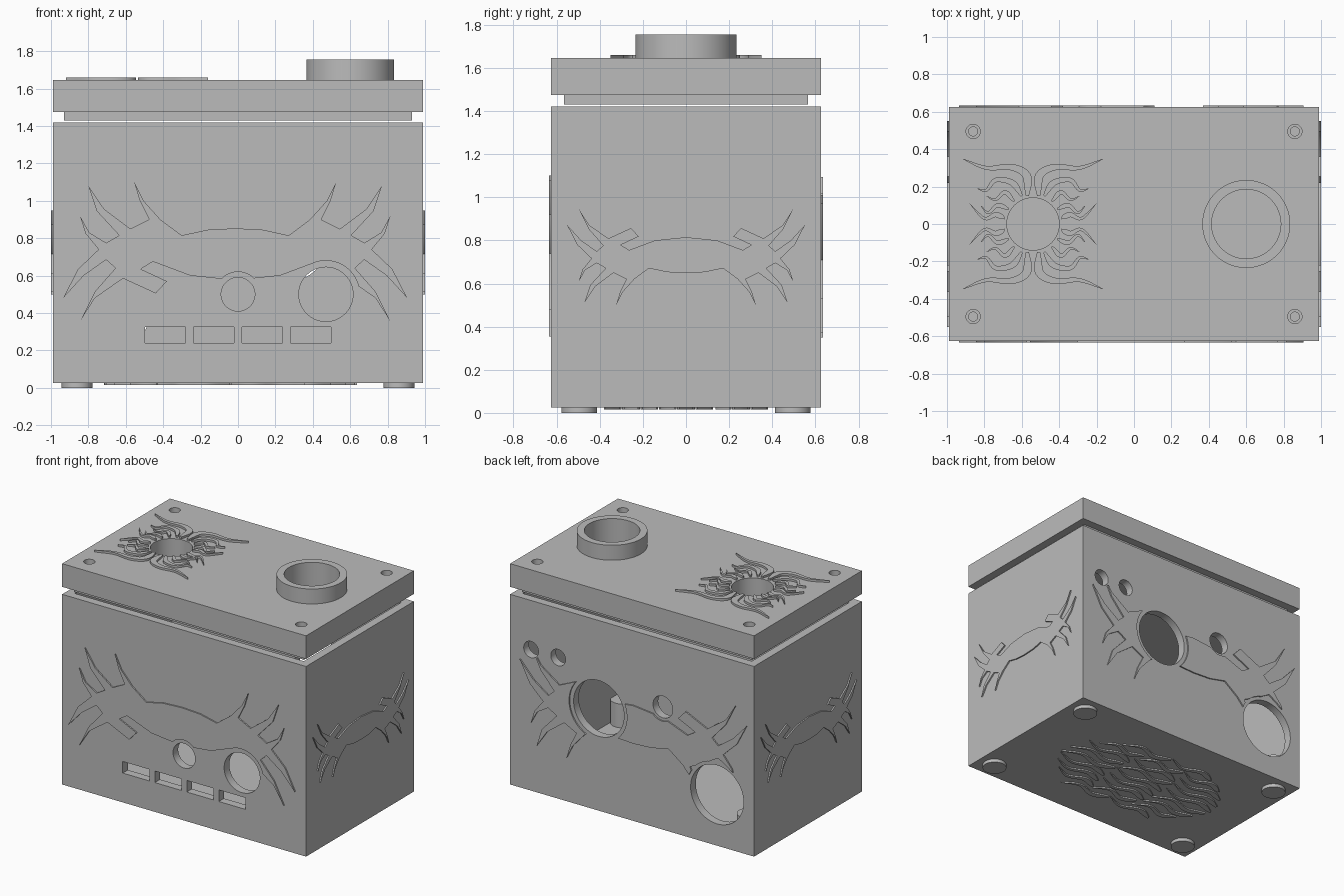
import bpy, bmesh, math, random
from mathutils import Matrix, Vector

cube = bpy.data.objects.get("Cube")
if cube:
    bpy.data.objects.remove(cube, do_unlink=True)

grey = bpy.data.materials.new("plain grey")
grey.use_nodes = True
grey.diffuse_color = (0.5, 0.5, 0.5, 1)
grey.node_tree.nodes["Principled BSDF"].inputs["Base Color"].default_value = (0.5, 0.5, 0.5, 1)


def finish(name, bm, matrix=Matrix()):
    bmesh.ops.recalc_face_normals(bm, faces=bm.faces)
    bm.transform(matrix)
    mesh = bpy.data.meshes.new(name)
    bm.to_mesh(mesh)
    bm.free()
    mesh.materials.append(grey)
    obj = bpy.data.objects.new(name, mesh)
    bpy.context.collection.objects.link(obj)
    return obj


def box(name, low, high):
    bm = bmesh.new()
    bmesh.ops.create_cube(bm, size=1)
    low, high = Vector(low), Vector(high)
    for v in bm.verts:
        v.co = [l + (h - l) * (c + 0.5) for l, h, c in zip(low, high, v.co)]
    return finish(name, bm)


def cylinder(name, centre, radius, depth, axis="Z"):
    bm = bmesh.new()
    bmesh.ops.create_cone(bm, cap_ends=True, segments=64, radius1=radius, radius2=radius, depth=depth)
    turn = Matrix.Rotation(math.pi / 2, 4, "X") if axis == "Y" else Matrix()
    return finish(name, bm, Matrix.Translation(centre) @ turn)


def plate(name, outlines, matrix, thick=0.0099):
    bm = bmesh.new()
    for outline in outlines:
        face = bm.faces.new([bm.verts.new((x, y, 0)) for x, y in outline])
        grown = bmesh.ops.extrude_face_region(bm, geom=[face])["geom"]
        for v in grown:
            if isinstance(v, bmesh.types.BMVert):
                v.co.z += thick
    bmesh.ops.recalc_face_normals(bm, faces=bm.faces)
    bmesh.ops.triangulate(bm, faces=[f for f in bm.faces if len(f.verts) > 4])
    return finish(name, bm, matrix)


def cut(obj, cutters):
    # Subtract each cutter, then throw it away
    for cutter in cutters:
        cutter.hide_render = True
        mod = obj.modifiers.new("cut", "BOOLEAN")
        mod.operation, mod.solver, mod.object = "DIFFERENCE", "EXACT", cutter
        bpy.context.view_layer.update()
        graph = bpy.context.evaluated_depsgraph_get()
        mesh = bpy.data.meshes.new_from_object(obj.evaluated_get(graph))
        obj.modifiers.clear()
        obj.data = mesh
        bpy.data.objects.remove(cutter, do_unlink=True)


def flame(path, width, steps=5):
    # Tapered stroke along a smooth path
    pts = [Vector(p) for p in path]
    pts = [2 * pts[0] - pts[1]] + pts + [2 * pts[-1] - pts[-2]]
    line = []
    for a, b, c, d in zip(pts, pts[1:], pts[2:], pts[3:]):
        for i in range(steps):
            t = i / steps
            line.append(b + (c - a) * t / 2 + (2 * a - 5 * b + 4 * c - d) * t * t / 2
                        + (3 * b - a - 3 * c + d) * t ** 3 / 2)
    left, right = [], []
    for i, p in enumerate(line):
        t = i / len(line)
        along = (line[min(i + 1, len(line) - 1)] - line[max(i - 1, 0)]).normalized()
        side = Vector((-along.y, along.x)) * width / 2 * (1 - t) ** 0.7 * min(1, 0.3 + t * 4)
        left.append(p + side)
        right.append(p - side)
    return [tuple(p) for p in left + [pts[-2]] + right[::-1]]


# Hollow box with openings in the front and back walls
body = box("box_body", (-0.99, -0.625, 0.025), (0.99, 0.625, 1.42))
front_holes = [(0, 0.5, 0.09, 0.12), (0.47, 0.5, 0.145, 0.18)]
back_holes = [(0.27, 0.775, 0.205, 0.235), (-0.25, 0.925, 0.08, 0.1), (-0.69, 0.4, 0.215, 0.24),
              (0.82, 1.06, 0.06, 0.07), (0.6, 1.06, 0.06, 0.07)]
cutters = [box("cutter", (-0.93, -0.565, 0.085), (0.93, 0.565, 1.6))]
for y, holes in ((-0.6, front_holes), (0.6, back_holes)):
    cutters += [cylinder("cutter", (x, y, z), r, 0.2, "Y") for x, z, r, _ in holes]
for x in (-0.39, -0.13, 0.13, 0.39):
    cutters.append(box("cutter", (x - 0.108, -0.7, 0.24), (x + 0.108, -0.5, 0.325)))
cut(body, cutters)

# Lid with lower lip, raised collar and screw holes
lid = box("lid", (-0.99, -0.625, 1.475), (0.99, 0.625, 1.645))
lip = box("lid_lip", (-0.93, -0.565, 1.43), (0.93, 0.565, 1.475))
collar = cylinder("collar", (0.6, 0, 1.7), 0.235, 0.11)
corners = [(x, y) for x in (-0.86, 0.86) for y in (-0.495, 0.495)]
for part in (lid, lip, collar):
    cutters = [cylinder("cutter", (0.6, 0, 1.6), 0.185, 1)]
    if part != collar:
        cutters.append(cylinder("cutter", (-0.54, 0, 1.6), 0.14, 1))
        cutters += [cylinder("cutter", (x, y, 1.6), 0.024, 1) for x, y in corners]
    if part == lid:
        cutters += [cylinder("cutter", (x, y, 1.645), 0.038, 0.16) for x, y in corners]
    cut(part, cutters)

# Feet below the floor and short posts inside
for x, y in corners:
    cylinder("foot", (x, y, 0.0125), 0.083, 0.025)
    cylinder("inner_post", (x, y, 0.17), 0.083, 0.18)

# Thorned band: half outline from top middle to bottom middle
half = [(0, .853), (.15, .845), (.286, .815), (.4, .9), (.49, 1), (.54, 1.1), (.51, 1),
        (.46, .9), (.56, .85), (.7, .955), (.785, 1.08), (.74, .945), (.62, .815),
        (.69, .775), (.78, .83), (.83, .92), (.8, .825), (.73, .74), (.84, .635),
        (.92, .48), (.81, .6), (.69, .685), (.64, .64), (.75, .515), (.83, .355),
        (.75, .48), (.6, .585), (.425, .505), (.365, .57), (.505, .635), (.44, .675),
        (.24, .6), (0, .575)]
band = half + [(-x, z) for x, z in half[-2:0:-1]]
flipped = [(x, 1.45 - z) for x, z in band]
small = [(x * 0.6, 0.5 + (1.1 - z) * 0.6) for x, z in band]


def wall(turn, distance):
    return (Matrix.Rotation(math.radians(turn), 4, "Z") @ Matrix.Translation((0, -distance, 0))
            @ Matrix.Rotation(math.pi / 2, 4, "X"))


front_band = plate("front_band", [[(x - 0.015, z) for x, z in band]], wall(0, 0.625))
back_band = plate("back_band", [[(x + 0.015, z) for x, z in flipped]], wall(180, 0.625))
plate("left_band", [small], wall(90, 0.99))
plate("right_band", [small], wall(-90, 0.99))
for part, y, holes in ((front_band, -0.63, front_holes), (back_band, 0.63, back_holes)):
    cut(part, [cylinder("cutter", (x, y, z), r, 0.1, "Y") for x, z, _, r in holes])

# Sun ornament on the lid: one quarter, mirrored both ways
licks = [([(.03, .15), (.035, .26), (.12, .305), (.25, .3), (.38, .35)], .055),
         ([(.06, .15), (.11, .22), (.2, .235), (.25, .18), (.3, .19)], .04),
         ([(.1, .12), (.15, .17), (.2, .13), (.25, .15)], .03),
         ([(.13, .08), (.19, .1), (.24, .06), (.28, .1)], .03),
         ([(.15, .03), (.2, .05), (.26, .03), (.34, .11)], .035)]
sun = [[(x * sx, y * sy) for x, y in flame(path, width)]
       for path, width in licks for sx in (-1, 1) for sy in (-1, 1)]
plate("sun_ornament", sun, Matrix.Translation((-0.54, 0, 1.645)), 0.015)

# Flame ornament under the floor: wavy strokes filling an oval
random.seed(4)
flames = []
for row in range(-4, 5):
    y = row * 0.085
    reach = 0.68 * math.sqrt(1 - (y / 0.42) ** 2)
    count = max(1, round(reach / 0.2))
    step = 2 * reach / count
    for i in range(count):
        x = -reach + i * step - 0.035
        sway = random.choice((-1, 1)) * 0.022
        flames.append(flame([(x, y - sway), (x + step * 0.3, y + sway),
                             (x + step * 0.65, y - sway), (x + step * 0.98, y + sway * 1.5)], 0.05))
plate("flame_ornament", flames, Matrix.Translation((0, 0, 0.025)) @ Matrix.Rotation(math.pi, 4, "X"))

# Smooth the round walls, keep the edges sharp
for obj in bpy.context.collection.objects:
    if obj.type == "MESH":
        bpy.ops.object.select_all(action="DESELECT")
        obj.select_set(True)
        bpy.context.view_layer.objects.active = obj
        bpy.ops.object.shade_smooth_by_angle(angle=math.radians(30))
